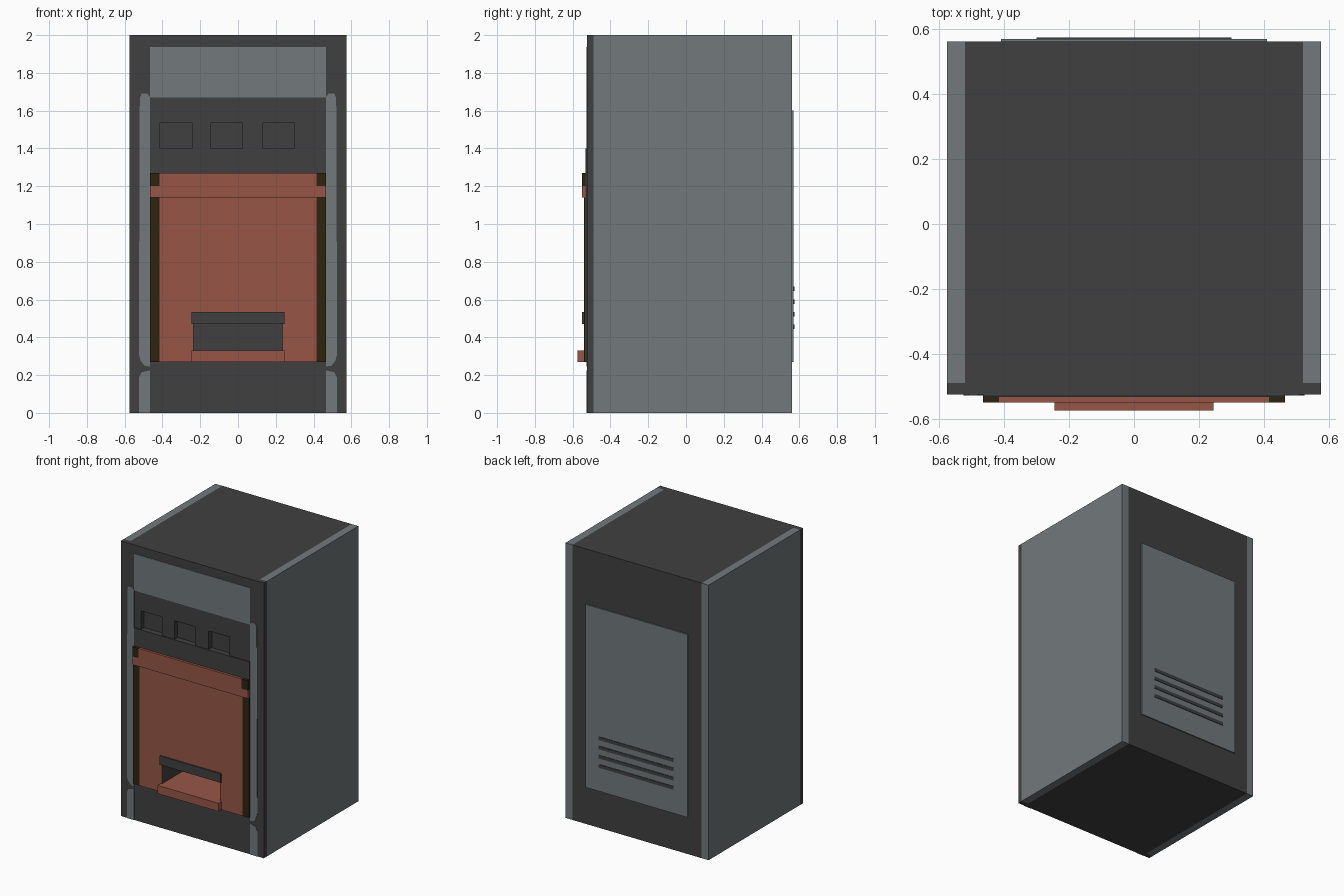
import bpy, bmesh

if "Cube" in bpy.data.objects:
    bpy.data.objects.remove(bpy.data.objects["Cube"])

def material(name, rgb):
    m = bpy.data.materials.new(name)
    m.diffuse_color = (*rgb, 1)
    m.use_nodes = True
    m.node_tree.nodes["Principled BSDF"].inputs["Base Color"].default_value = m.diffuse_color
    return m

DARK = material("charcoal", (0.051, 0.051, 0.051))
GREY = material("steel_grey", (0.168, 0.19, 0.2))
RUST = material("rust_orange", (0.31, 0.094, 0.062))
BROWN = material("dark_brown", (0.028, 0.018, 0.005))

def prism(name, pts, y0, y1, mat):
    """Extrude an x/z outline from y0 to y1."""
    bm = bmesh.new()
    face = bm.faces.new([bm.verts.new((x, y0, z)) for x, z in pts])
    ext = bmesh.ops.extrude_face_region(bm, geom=[face])
    for v in ext["geom"]:
        if isinstance(v, bmesh.types.BMVert):
            v.co.y = y1
    bmesh.ops.recalc_face_normals(bm, faces=bm.faces[:])
    me = bpy.data.meshes.new(name)
    bm.to_mesh(me)
    bm.free()
    me.materials.append(mat)
    ob = bpy.data.objects.new(name, me)
    bpy.context.collection.objects.link(ob)
    return ob

def box(name, x0, x1, y0, y1, z0, z1, mat):
    return prism(name, [(x0, z0), (x1, z0), (x1, z1), (x0, z1)], y0, y1, mat)

def cut(ob, cutters):
    """Subtract the cutters and bake the result."""
    for c in cutters:
        mod = ob.modifiers.new("cut", 'BOOLEAN')
        mod.operation, mod.solver, mod.object = 'DIFFERENCE', 'EXACT', c
    dg = bpy.context.evaluated_depsgraph_get()
    me = bpy.data.meshes.new_from_object(ob.evaluated_get(dg))
    ob.modifiers.clear()
    ob.data = me

# Cabinet
core = box("cabinet_core", -0.52, 0.52, -0.49, 0.562, 0, 2, DARK)
front = box("front_frame", -0.575, 0.575, -0.525, -0.49, 0, 2, DARK)

# Front panels
backing = box("door_backing", -0.465, 0.465, -0.532, -0.525, 0.27, 1.40, DARK)
door = box("door_panel", -0.415, 0.415, -0.54, -0.532, 0.27, 1.14, RUST)

# Recessed windows and the dispensing opening
windows = [box("window_cutter", x, x + 0.168, -0.6, -0.485, 1.40, 1.535, DARK)
           for x in (-0.412, -0.143, 0.132)]
opening = box("opening_cutter", -0.235, 0.235, -0.6, -0.27, 0.32, 0.49, DARK)
cut(front, windows + [opening])
for part in (core, backing, door):
    cut(part, [opening])
for c in windows + [opening]:
    bpy.data.objects.remove(c)

# Tray, its floor and the hood over the opening
box("tray_lip", -0.245, 0.245, -0.574, -0.532, 0.27, 0.33, RUST)
box("tray_floor", -0.235, 0.235, -0.532, -0.27, 0.315, 0.33, RUST)
box("opening_hood", -0.245, 0.245, -0.55, -0.532, 0.47, 0.535, DARK)

# Door header
box("header_upper", -0.415, 0.415, -0.55, -0.532, 1.20, 1.27, RUST)
box("header_lower", -0.465, 0.465, -0.55, -0.532, 1.14, 1.20, RUST)

# Grey sign panel above the windows
box("top_sign_panel", -0.465, 0.465, -0.528, -0.525, 1.67, 1.937, GREY)

# Parts mirrored left and right
for s, side in ((-1, "left"), (1, "right")):
    a, b = sorted((s * 0.52, s * 0.575))
    box(side + "_side_panel", a, b, -0.49, 0.562, 0, 2, GREY)
    a, b = sorted((s * 0.415, s * 0.465))
    box(side + "_door_post", a, b, -0.54, -0.532, 0.27, 1.14, BROWN)
    box(side + "_header_corner", a, b, -0.55, -0.532, 1.20, 1.27, BROWN)
    upper = [(0.465, 0.245), (0.495, 0.25), (0.515, 0.275), (0.525, 0.31),
             (0.52, 1.665), (0.51, 1.69), (0.48, 1.69), (0.465, 1.67)]
    lower = [(0.465, 0), (0.525, 0), (0.525, 0.185), (0.51, 0.215), (0.465, 0.225)]
    for name, pts in (("_upper_trim", upper), ("_lower_trim", lower)):
        prism(side + name, [(s * x, z) for x, z in pts], -0.528, -0.525, GREY)

# Rear access panel with vent slats
box("rear_panel", -0.41, 0.41, 0.562, 0.57, 0.27, 1.60, GREY)
for i in range(4):
    z = 0.455 + i * 0.067
    box("vent_slat", -0.30, 0.30, 0.57, 0.574, z - 0.012, z + 0.012, DARK)
